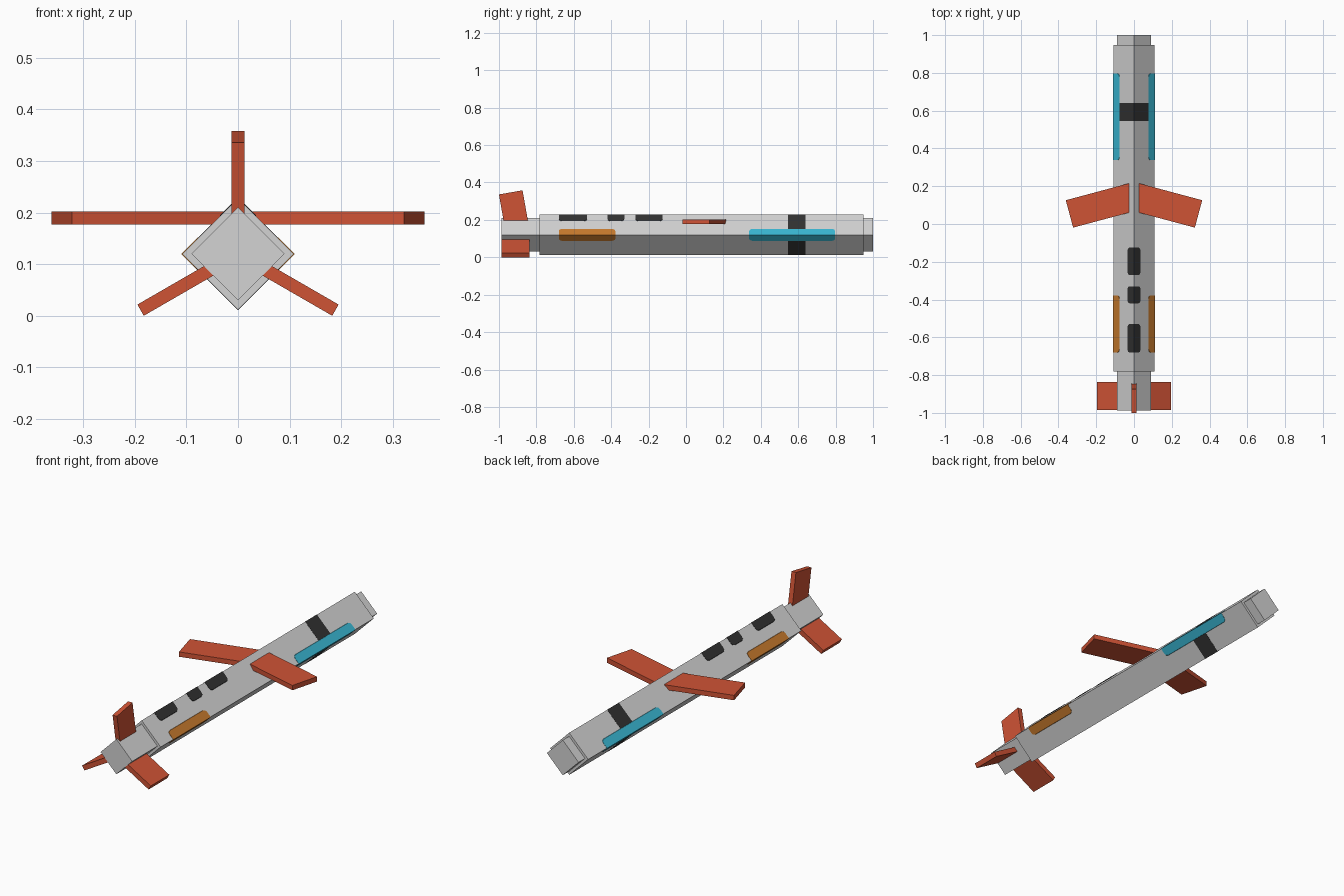
import bpy, bmesh, math
from mathutils import Vector

if "Cube" in bpy.data.objects:
    bpy.data.objects.remove(bpy.data.objects["Cube"])

AXIS_Z = 0.12          # height of the body centre line
R = 0.108              # half diagonal of the square body


def material(name, rgb):
    m = bpy.data.materials.new(name)
    lin = [(c / 255 / 12.92) if c < 11 else ((c / 255 + 0.055) / 1.055) ** 2.4 for c in rgb]
    m.diffuse_color = (*lin, 1)
    m.use_nodes = True
    m.node_tree.nodes["Principled BSDF"].inputs["Base Color"].default_value = m.diffuse_color
    return m


GREY = material("body grey", (212, 212, 212))
RED = material("fin red", (207, 83, 53))
TEAL = material("teal stripe", (58, 184, 212))
AMBER = material("amber stripe", (200, 123, 45))
DARK = material("dark panel", (50, 50, 50))


def finish(bm, name, mat):
    bmesh.ops.recalc_face_normals(bm, faces=bm.faces[:])
    me = bpy.data.meshes.new(name)
    bm.to_mesh(me)
    bm.free()
    me.materials.append(mat)
    ob = bpy.data.objects.new(name, me)
    bpy.context.collection.objects.link(ob)
    return ob


def prism(name, r, y0, y1, mat):
    """Square bar standing on its edge, running along y."""
    bm = bmesh.new()
    ring = [(r, 0), (0, r), (-r, 0), (0, -r)]
    f = bm.faces.new([bm.verts.new((x, y0, AXIS_Z + z)) for x, z in ring])
    ext = bmesh.ops.extrude_face_region(bm, geom=[f])
    verts = [v for v in ext["geom"] if isinstance(v, bmesh.types.BMVert)]
    bmesh.ops.translate(bm, verts=verts, vec=(0, y1 - y0, 0))
    return finish(bm, name, mat)


def box(name, size, loc, rot=(0, 0, 0)):
    bm = bmesh.new()
    bmesh.ops.create_cube(bm, size=1)
    bmesh.ops.scale(bm, verts=bm.verts[:], vec=size)
    ob = finish(bm, name, RED)
    ob.location = loc
    ob.rotation_euler = [math.radians(a) for a in rot]
    return ob


def folded_patch(name, edge, y0, y1, d, mat):
    """Thin plate with cut corners, folded over one long edge of the body."""
    e = Vector(edge)
    t = Vector((e.z, 0, e.x))
    r, c = R + 0.002, 0.011
    bm = bmesh.new()
    outline = [(y0, 0), (y0, d - c), (y0 + c * 0.35, d - c * 0.35), (y0 + c * 1.4, d),
               (y1 - c * 1.4, d), (y1 - c * 0.35, d - c * 0.35), (y1, d - c), (y1, 0)]
    for s in (1, -1):
        bm.faces.new([bm.verts.new(e * (r - k) + t * (s * k) + Vector((0, y, AXIS_Z)))
                      for y, k in outline])
    bmesh.ops.remove_doubles(bm, verts=bm.verts[:], dist=1e-5)
    ext = bmesh.ops.extrude_face_region(bm, geom=bm.faces[:], use_keep_orig=True)
    verts = [v for v in ext["geom"] if isinstance(v, bmesh.types.BMVert)]
    bmesh.ops.translate(bm, verts=verts, vec=e * -0.006)
    return finish(bm, name, mat)


# Body: long thick bar with a thinner core showing at both ends
prism("body", R, -0.782, 0.948, GREY)
prism("body_core", 0.09, -0.987, 1.0, GREY)

# Dark band all around the body
prism("dark_band", R + 0.001, 0.545, 0.64, DARK)

# Dark panels along the top edge
for i, (y0, y1) in enumerate([(-0.68, -0.53), (-0.42, -0.33), (-0.27, -0.125)]):
    folded_patch(f"top_panel_{i + 1}", (0, 0, 1), y0, y1, 0.035, DARK)

for side, s in (("right", 1), ("left", -1)):
    # Side stripes
    folded_patch(f"teal_stripe_{side}", (s, 0, 0), 0.338, 0.797, 0.032, TEAL)
    folded_patch(f"amber_stripe_{side}", (s, 0, 0), -0.68, -0.378, 0.032, AMBER)
    # Swept wings and slanted lower tail fins
    box(f"wing_{side}", (0.345, 0.15, 0.025), (s * 0.175, 0.098, 0.19), (0, 0, -15 * s))
    r = 0.129
    box(f"lower_fin_{side}", (0.178, 0.15, 0.025),
        (s * r * math.cos(math.pi / 6), -0.911, AXIS_Z - r * 0.5), (0, 30 * s, 0))

# Upright tail fin, leaning back
box("tail_fin", (0.025, 0.128, 0.2), (0, -0.9196, 0.2485), (10, 0, 0))
